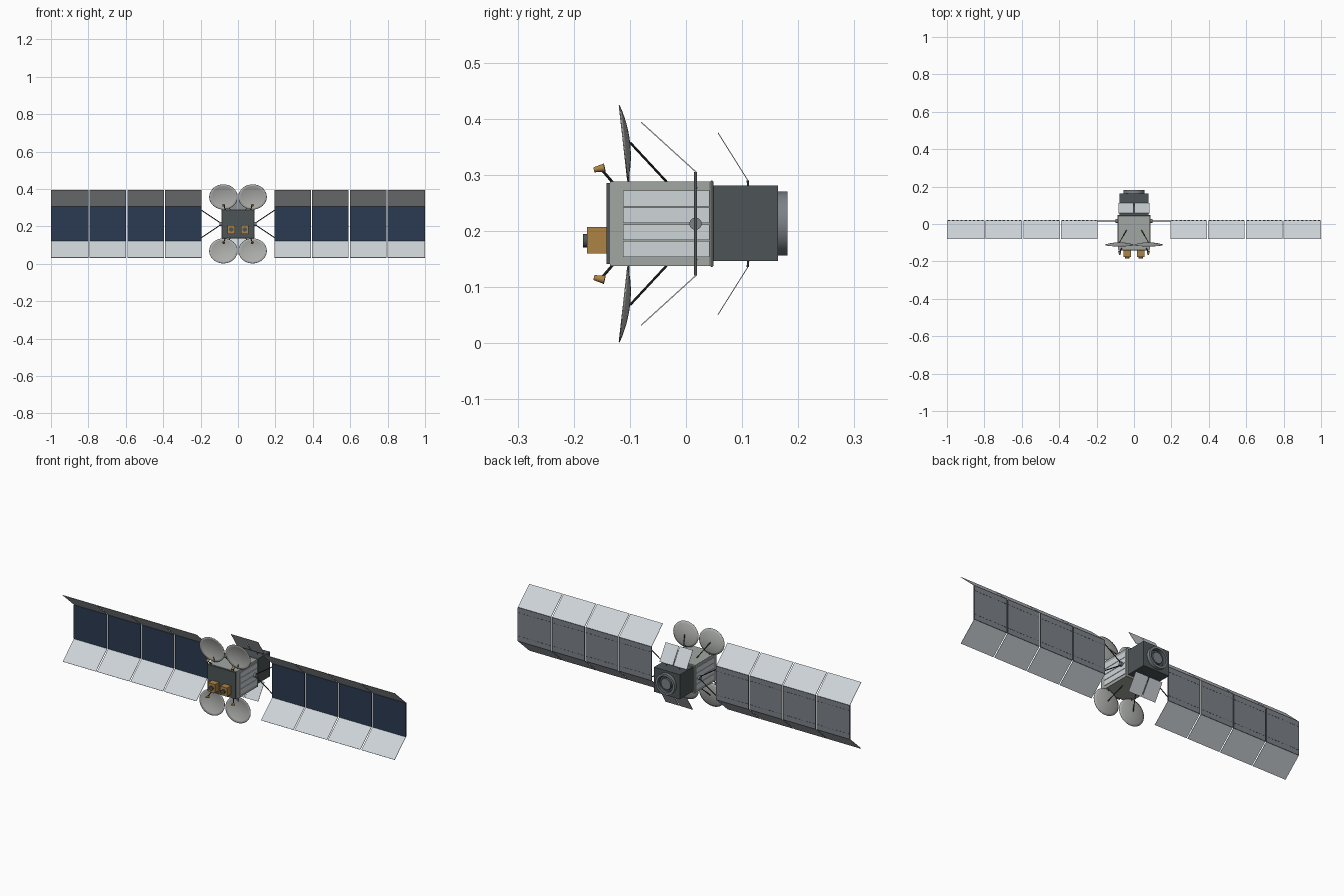
import bpy, bmesh, math
from mathutils import Vector, Matrix

if "Cube" in bpy.data.objects:
    bpy.data.objects.remove(bpy.data.objects["Cube"])

MID = 0.213          # height of the spacecraft axis
SIDES = (-1, 1)


def material(name, rgb):
    m = bpy.data.materials.new(name)
    m.use_nodes = True
    m.diffuse_color = (*rgb, 1)
    m.node_tree.nodes["Principled BSDF"].inputs["Base Color"].default_value = (*rgb, 1)
    return m


NAVY = material("navy solar cells", (0.024, 0.043, 0.085))
LIGHT = material("light reflector", (0.62, 0.66, 0.69))
GREY = material("body grey", (0.36, 0.39, 0.37))
DARK = material("dark grey", (0.075, 0.09, 0.093))
BACK = material("panel back grey", (0.2, 0.22, 0.25))
GOLD = material("gold foil", (0.42, 0.23, 0.06))
DISH = material("dish grey", (0.42, 0.43, 0.41))
BLACK = material("dark strut", (0.03, 0.032, 0.033))


def finish(name, bm, *mats, smooth=False):
    bmesh.ops.recalc_face_normals(bm, faces=bm.faces)
    mesh = bpy.data.meshes.new(name)
    bm.to_mesh(mesh)
    bm.free()
    for m in mats:
        mesh.materials.append(m)
    if smooth:
        mesh.shade_smooth()
        mesh.set_sharp_from_angle(angle=math.radians(35))
    ob = bpy.data.objects.new(name, mesh)
    bpy.context.collection.objects.link(ob)
    return ob


def box(name, lo, hi, mat, bevel=0):
    lo, hi = Vector(lo), Vector(hi)
    bm = bmesh.new()
    bmesh.ops.create_cube(bm, size=1, matrix=Matrix.Translation((lo + hi) / 2)
                          @ Matrix.Diagonal((*(hi - lo), 1)))
    if bevel:
        bmesh.ops.bevel(bm, geom=bm.edges[:], offset=bevel, segments=1, affect='EDGES')
    return finish(name, bm, mat)


def plank(name, x0, x1, start, end, thick, mat):
    """Tilted sheet between two (y, z) points."""
    (y0, z0), (y1, z1) = start, end
    place = (Matrix.Translation(((x0 + x1) / 2, (y0 + y1) / 2, (z0 + z1) / 2))
             @ Matrix.Rotation(math.atan2(z1 - z0, y1 - y0), 4, 'X')
             @ Matrix.Diagonal((abs(x1 - x0), math.hypot(y1 - y0, z1 - z0), thick, 1)))
    bm = bmesh.new()
    bmesh.ops.create_cube(bm, size=1, matrix=place)
    return finish(name, bm, mat)


def rod(name, a, b, r, mat, r2=None, n=10):
    a, b = Vector(a), Vector(b)
    turn = (b - a).to_track_quat('Z', 'Y').to_matrix().to_4x4()
    bm = bmesh.new()
    bmesh.ops.create_cone(bm, cap_ends=True, segments=n, radius1=r,
                          radius2=r if r2 is None else r2, depth=(b - a).length,
                          matrix=Matrix.Translation((a + b) / 2) @ turn)
    return finish(name, bm, mat, smooth=True)


# Main body, front plate, rear flange and service module
box("body", (-0.086, -0.135, MID - 0.075), (0.086, 0.045, MID + 0.075), GREY)
box("front_plate", (-0.084, -0.142, MID - 0.072), (0.084, -0.134, MID + 0.073), DARK)
box("rear_flange", (-0.088, 0.043, MID - 0.077), (0.088, 0.049, MID + 0.077), GREY, 0.002)
box("service_module", (-0.078, 0.049, MID - 0.066), (0.078, 0.164, MID + 0.068), DARK)

# Side slats
for s in SIDES:
    for i in range(4):
        z = MID - 0.06 + i * 0.03
        x = sorted((s * 0.085, s * 0.089))
        box("side_slat", (x[0], -0.112, z + 0.001), (x[1], 0.042, z + 0.029), LIGHT)

# Rear engine ring, turned from (radius, y)
profile = [(0.057, 0.16), (0.057, 0.181), (0.045, 0.181), (0.041, 0.166),
           (0.032, 0.166), (0.029, 0.174), (0, 0.174)]
bm = bmesh.new()
verts = [bm.verts.new((r, y, 0)) for r, y in profile]
edges = [bm.edges.new(p) for p in zip(verts, verts[1:])]
bmesh.ops.spin(bm, geom=verts + edges, cent=(0, 0, 0), axis=(0, 1, 0),
               angle=math.tau, steps=32)
bmesh.ops.remove_doubles(bm, verts=bm.verts, dist=0.0001)
bmesh.ops.translate(bm, verts=bm.verts, vec=(0, 0, MID))
for f in bm.faces:
    c = f.calc_center_median()
    radius = math.hypot(c.x, c.z - MID)
    f.material_index = 1 if 0.03 < radius < 0.044 else 0
finish("engine_ring", bm, BACK, DARK, smooth=True)

# Front instruments
for s in SIDES:
    x = s * 0.036
    box("instrument_box", (x - 0.021, -0.176, 0.16), (x + 0.021, -0.142, 0.207), GOLD)
    rod("instrument_lens", (x, -0.176, 0.183), (x, -0.184, 0.183), 0.012, DARK, n=16)


# Dish antennas with their rear struts and feed horns
def dish(sx, sz):
    rings, segs = 6, 32
    bm = bmesh.new()
    grid = []
    for i in range(1, rings + 1):
        r = i / rings
        row = []
        for j in range(segs):
            u, v = r * math.cos(math.tau * j / segs), r * math.sin(math.tau * j / segs)
            y = -0.1115 + 0.011 * (1 - r * r) - 0.0075 * sz * v
            row.append(bm.verts.new((sx * 0.078 + 0.076 * u, y,
                                     MID + sz * 0.144 + 0.067 * v)))
        grid.append(row)
    hub = bm.verts.new((sx * 0.078, -0.1005, MID + sz * 0.144))
    for j in range(segs):
        k = (j + 1) % segs
        bm.faces.new((hub, grid[0][j], grid[0][k]))
        for a, b in zip(grid, grid[1:]):
            bm.faces.new((a[j], b[j], b[k], a[k]))
    ob = finish("dish", bm, DISH, smooth=True)
    mod = ob.modifiers.new("thickness", 'SOLIDIFY')
    mod.thickness = 0.002
    mod.offset = 0


for sx in SIDES:
    for sz in SIDES:
        dish(sx, sz)
        hub = (sx * 0.078, -0.099, MID + sz * 0.144)
        rod("dish_strut", (sx * 0.04, -0.033, MID + sz * 0.073), hub, 0.0022, BLACK)
        rod("dish_brace", (sx * 0.07, -0.102, MID + sz * 0.072),
            (sx * 0.074, -0.104, MID + sz * 0.1), 0.002, BLACK)
        rod("feed_arm", (sx * 0.066, -0.13, MID + sz * 0.073),
            (sx * 0.076, -0.15, MID + sz * 0.096), 0.0025, BLACK)
        rod("feed_horn", (sx * 0.076, -0.164, MID + sz * 0.096),
            (sx * 0.077, -0.145, MID + sz * 0.1), 0.0045, GOLD, 0.0075, n=14)

# Radiator flaps over the service module
for sz in SIDES:
    for sx in SIDES:
        plank("radiator", sx * 0.002, sx * 0.082, (0.111, MID + sz * 0.076),
              (0.057, MID + sz * 0.162), 0.0015, LIGHT)
        rod("radiator_hinge", (sx * 0.04, 0.111, MID + sz * 0.064),
            (sx * 0.04, 0.11, MID + sz * 0.077), 0.002, DARK)


# Solar wings: cells in front, grey behind, reflectors folded forward
def solar_panel(x0, x1):
    bm = bmesh.new()
    bmesh.ops.create_cube(bm, size=1, matrix=Matrix.Translation(((x0 + x1) / 2, 0.017, MID))
                          @ Matrix.Diagonal((x1 - x0, 0.006, 0.184, 1)))
    bm.normal_update()
    for f in bm.faces:
        f.material_index = 0 if f.normal.y < -0.5 else 1 if f.normal.y > 0.5 else 2
    finish("solar_panel", bm, NAVY, BACK, DARK)


PITCH, DASHES = 0.2015, 9
for s in SIDES:
    for i in range(4):
        x0 = 0.195 + i * PITCH
        x1 = x0 + PITCH - 0.006 if i < 3 else 1.0
        solar_panel(*sorted((s * x0, s * x1)))
        for sz in SIDES:
            plank("reflector", s * x0, s * x1, (0.018, MID + sz * 0.092),
                  (-0.08, MID + sz * 0.181), 0.002, LIGHT)
            # Dashed rows on the panel back
            for d in range(DASHES):
                c = x0 + (d + 0.5) * (x1 - x0) / DASHES
                a, b = sorted((s * (c - 0.006), s * (c + 0.006)))
                z = MID + sz * 0.064
                box("back_dash", (a, 0.0195, z - 0.001), (b, 0.0208, z + 0.001), DARK)
    # Drive hub and yoke
    rod("drive_hub", (s * 0.085, 0.017, MID), (s * 0.1, 0.017, MID), 0.011, BACK, n=16)
    for sz in SIDES:
        rod("yoke_arm", (s * 0.095, 0.017, MID + sz * 0.006),
            (s * 0.198, 0.017, MID + sz * 0.075), 0.0025, BLACK)
